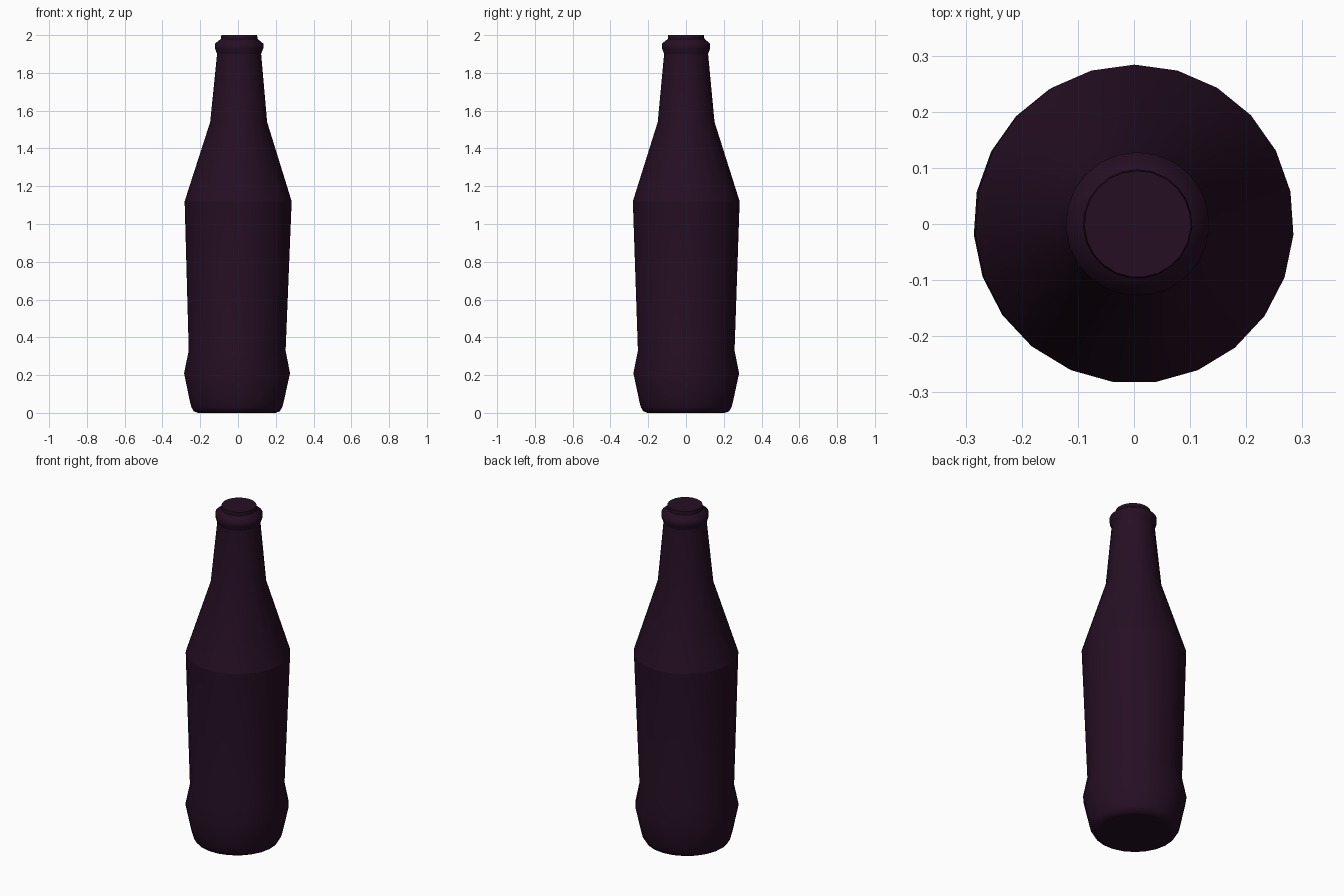
import bpy, bmesh, math

if "Cube" in bpy.data.objects:
    bpy.data.objects.remove(bpy.data.objects["Cube"])

SIDES = 23

# one dark plum colour
plum = bpy.data.materials.new("dark_plum_glass")
plum.diffuse_color = (0.0185, 0.0046, 0.0168, 1)
plum.use_nodes = True
plum.node_tree.nodes["Principled BSDF"].inputs["Base Color"].default_value = plum.diffuse_color

# bottle profile: (radius, height) from base to mouth
profile = [
    (0.205, 0.0), (0.228, 0.008), (0.241, 0.03), (0.249, 0.06),
    (0.281, 0.21), (0.257, 0.33),
    (0.284, 1.12),
    (0.151, 1.54), (0.117, 1.90),
    (0.128, 1.93), (0.128, 1.955), (0.097, 1.98), (0.095, 2.0),
]
SHARP = (0.0, 1.12, 1.90, 1.98, 2.0)   # heights of crisp rings

bm = bmesh.new()
rings = []
for r, z in profile:
    lean = 0.0065 * (z - 1)            # very slight tilt in x
    ring = []
    for i in range(SIDES):
        a = math.pi / 2 + 2 * math.pi * i / SIDES
        ring.append(bm.verts.new((lean + r * math.cos(a), r * math.sin(a), z)))
    rings.append(ring)

# walls
for lo, hi in zip(rings, rings[1:]):
    for i in range(SIDES):
        j = (i + 1) % SIDES
        bm.faces.new((lo[i], lo[j], hi[j], hi[i]))
# closed base and mouth
bm.faces.new(rings[0][::-1])
bm.faces.new(rings[-1])

for f in bm.faces:
    f.smooth = True
for e in bm.edges:
    za, zb = (v.co.z for v in e.verts)
    if abs(za - zb) < 1e-5 and any(abs(za - s) < 1e-4 for s in SHARP):
        e.smooth = False

mesh = bpy.data.meshes.new("bottle")
bm.to_mesh(mesh)
bm.free()
mesh.materials.append(plum)
bottle = bpy.data.objects.new("bottle", mesh)
bpy.context.collection.objects.link(bottle)
